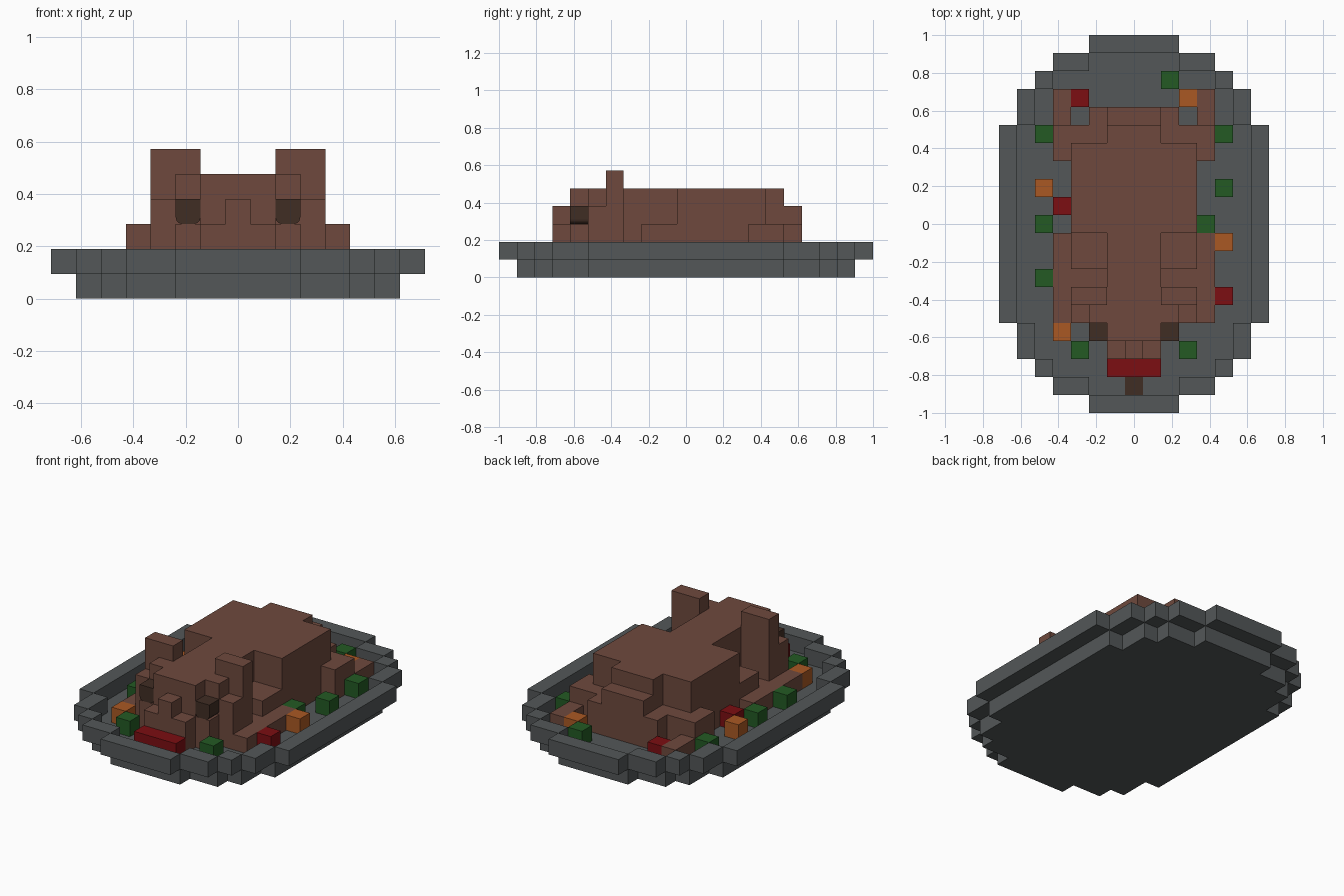
import bpy, bmesh
from mathutils import Matrix, Vector

cube = bpy.data.objects.get("Cube")
if cube:
    bpy.data.objects.remove(cube, do_unlink=True)

U = 2 / 21  # edge of one block


def material(name, rgb):
    lin = [((c / 255 + 0.055) / 1.055) ** 2.4 for c in rgb] + [1.0]
    m = bpy.data.materials.new(name)
    m.use_nodes = True
    m.diffuse_color = lin
    bsdf = next(n for n in m.node_tree.nodes if n.type == 'BSDF_PRINCIPLED')
    bsdf.inputs["Base Color"].default_value = lin
    bsdf.inputs["Roughness"].default_value = 0.9
    return m


GREY = material("plate_grey", (83, 87, 88))
BROWN = material("roast_brown", (110, 73, 61))
DARK = material("dark_brown", (64, 45, 36))
GREEN = material("leaf_green", (35, 90, 36))
ORANGE = material("carrot_orange", (170, 89, 36))
RED = material("tomato_red", (124, 14, 18))


def add_box(bm, x0, x1, y0, y1, z0, z1):
    """Box covering block cells x0..x1, y0..y1, z0..z1 inclusive."""
    size = Vector((x1 - x0 + 1, y1 - y0 + 1, z1 - z0 + 1)) * U
    mid = Vector(((x0 + x1) / 2, (y0 + y1) / 2, (z0 + z1 + 1) / 2)) * U
    return bmesh.ops.create_cube(
        bm, size=1, matrix=Matrix.Translation(mid) @ Matrix.Diagonal((*size, 1)))["verts"]


def finish(name, bm, mat):
    me = bpy.data.meshes.new(name)
    bm.to_mesh(me)
    bm.free()
    me.materials.append(mat)
    ob = bpy.data.objects.new(name, me)
    bpy.context.collection.objects.link(ob)
    return ob


def part(name, mat, boxes, mirror_x=False, mirror_y=False):
    bm = bmesh.new()
    for x0, x1, y0, y1, z0, z1 in boxes:
        ys = [(y0, y1)] + ([(-y1, -y0)] if mirror_y else [])
        xs = [(x0, x1)] + ([(-x1, -x0)] if mirror_x else [])
        for xa, xb in xs:
            for ya, yb in ys:
                add_box(bm, xa, xb, ya, yb, z0, z1)
    return finish(name, bm, mat)


# Plate: stepped oval floor and a raised one-block rim
rows = [(-5, 5, 6), (6, 7, 5), (8, 8, 4), (9, 9, 2)]
floor = []
for y0, y1, w in rows:
    floor.append((-w, w, y0, y1, 0, 0))
    if y0 > 0:
        floor.append((-w, w, -y1, -y0, 0, 0))
part("plate_floor", GREY, floor)
part("plate_rim_sides", GREY, [(7, 7, -5, 5, 1, 1)], mirror_x=True)
part("plate_rim_corners", GREY,
     [(6, 6, 6, 7, 1, 1), (5, 5, 8, 8, 1, 1), (3, 4, 9, 9, 1, 1)], True, True)
part("plate_rim_ends", GREY, [(-2, 2, 10, 10, 1, 1)], mirror_y=True)

# Body: broad back, narrow neck and stepped rump
part("body", BROWN, [(-3, 3, 0, 4, 1, 4), (-1, 1, -3, -1, 1, 4),
                     (-1, 1, 5, 5, 1, 4), (-1, 1, 6, 6, 1, 3)])
part("shoulders", BROWN, [(2, 3, -2, -1, 1, 2), (2, 3, -3, -3, 1, 1)], True)
part("front_legs", BROWN, [(4, 4, -5, -1, 1, 1)], True)
part("haunches", BROWN, [(4, 4, 4, 4, 1, 2), (2, 4, 5, 5, 1, 2),
                         (2, 2, 6, 6, 1, 2)], True)
part("back_feet", BROWN, [(4, 4, 6, 7, 1, 1)], True)

# Head: skull, cheeks, snout and upright ears
part("head", BROWN, [(-3, 3, -4, -4, 1, 4), (-3, 3, -5, -5, 1, 3),
                     (-2, 2, -5, -5, 4, 4), (-2, 2, -6, -6, 1, 2),
                     (-1, 1, -6, -6, 3, 4)])
part("snout", BROWN, [(-1, 1, -7, -7, 1, 2), (0, 0, -7, -7, 3, 3)])
part("ears", BROWN, [(2, 3, -4, -4, 5, 5)], True)

# Eyes: blocks with rounded lower edges
for side, x in (("left", 2), ("right", -2)):
    bm = bmesh.new()
    add_box(bm, x, x, -6, -6, 3, 3)
    low = [e for e in bm.edges
           if all(v.co.z < 3.5 * U for v in e.verts)
           and abs(e.verts[0].co.y - e.verts[1].co.y) > U / 2]
    bmesh.ops.bevel(bm, geom=low, offset=0.025, segments=3, profile=0.5,
                    affect='EDGES')
    finish("eye_" + side, bm, DARK)

# Garnish blocks around the roast
garnish = {
    "green_garnish": (GREEN, [(2, 8), (5, 5), (5, 2), (4, 0), (3, -7),
                              (-5, 5), (-5, 0), (-5, -3), (-3, -7)]),
    "orange_garnish": (ORANGE, [(3, 7), (-5, 2), (5, -1), (-4, -6)]),
    "red_garnish": (RED, [(-3, 7), (-4, 1), (5, -4)]),
}
for name, (mat, cells) in garnish.items():
    part(name, mat, [(x, x, y, y, 1, 1) for x, y in cells])
part("mouth_garnish", RED, [(-1, 1, -8, -8, 1, 1)])

# Dark patch lying on the plate floor
bm = bmesh.new()
for v in add_box(bm, 0, 0, -9, -9, 1, 1):
    v.co.z = U + (0.004 if v.co.z > 1.5 * U else 0)
finish("garnish_stem", bm, DARK)
